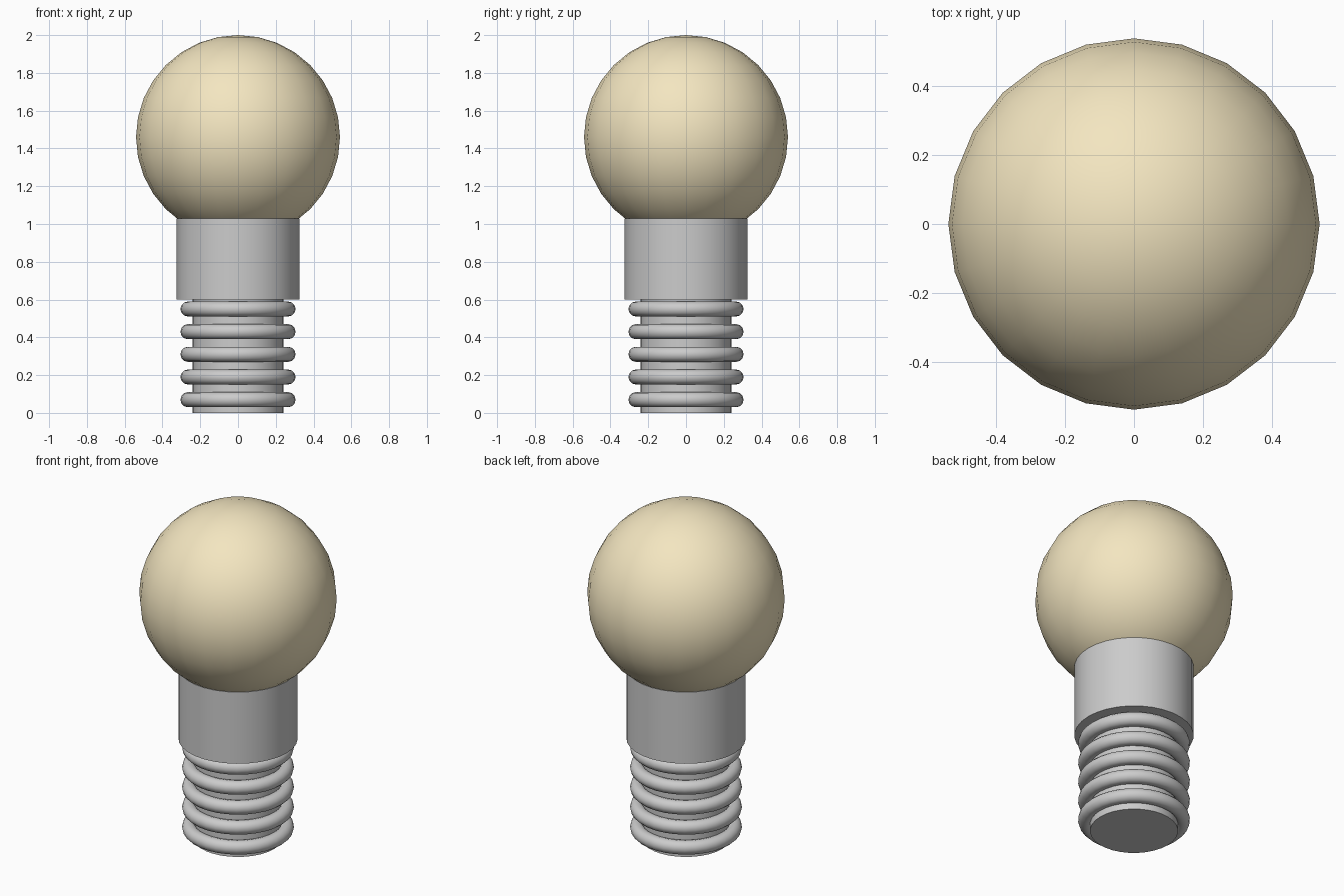
import bpy
import math

if "Cube" in bpy.data.objects:
    bpy.data.objects.remove(bpy.data.objects["Cube"])


def finish(name):
    ob = bpy.context.object
    ob.name = name
    bpy.ops.object.shade_smooth_by_angle(angle=math.radians(40))
    return ob


def cylinder(name, radius, z0, z1, sides=32):
    bpy.ops.mesh.primitive_cylinder_add(vertices=sides, radius=radius, depth=z1 - z0,
                                        location=(0, 0, (z0 + z1) / 2))
    return finish(name)


# Glass globe, its lower cap sunk into the collar
bpy.ops.mesh.primitive_uv_sphere_add(segments=24, ring_count=16, radius=0.54,
                                     location=(0, 0, 1.46))
globe = finish("globe")
glass = bpy.data.materials.new("warm_glass")
glass.diffuse_color = (0.90, 0.79, 0.53, 1)
glass.use_nodes = True
glass.node_tree.nodes["Principled BSDF"].inputs["Base Color"].default_value = glass.diffuse_color
globe.data.materials.append(glass)

# Collar and screw core
cylinder("collar", 0.325, 0.60, 1.03)
cylinder("screw_core", 0.24, 0.0, 0.61)

# Stacked thread rings
for i in range(5):
    bpy.ops.mesh.primitive_torus_add(major_radius=0.265, minor_radius=0.04,
                                     major_segments=32, minor_segments=12,
                                     location=(0, 0, 0.07 + 0.12 * i))
    finish(f"thread_ring_{i + 1}")
